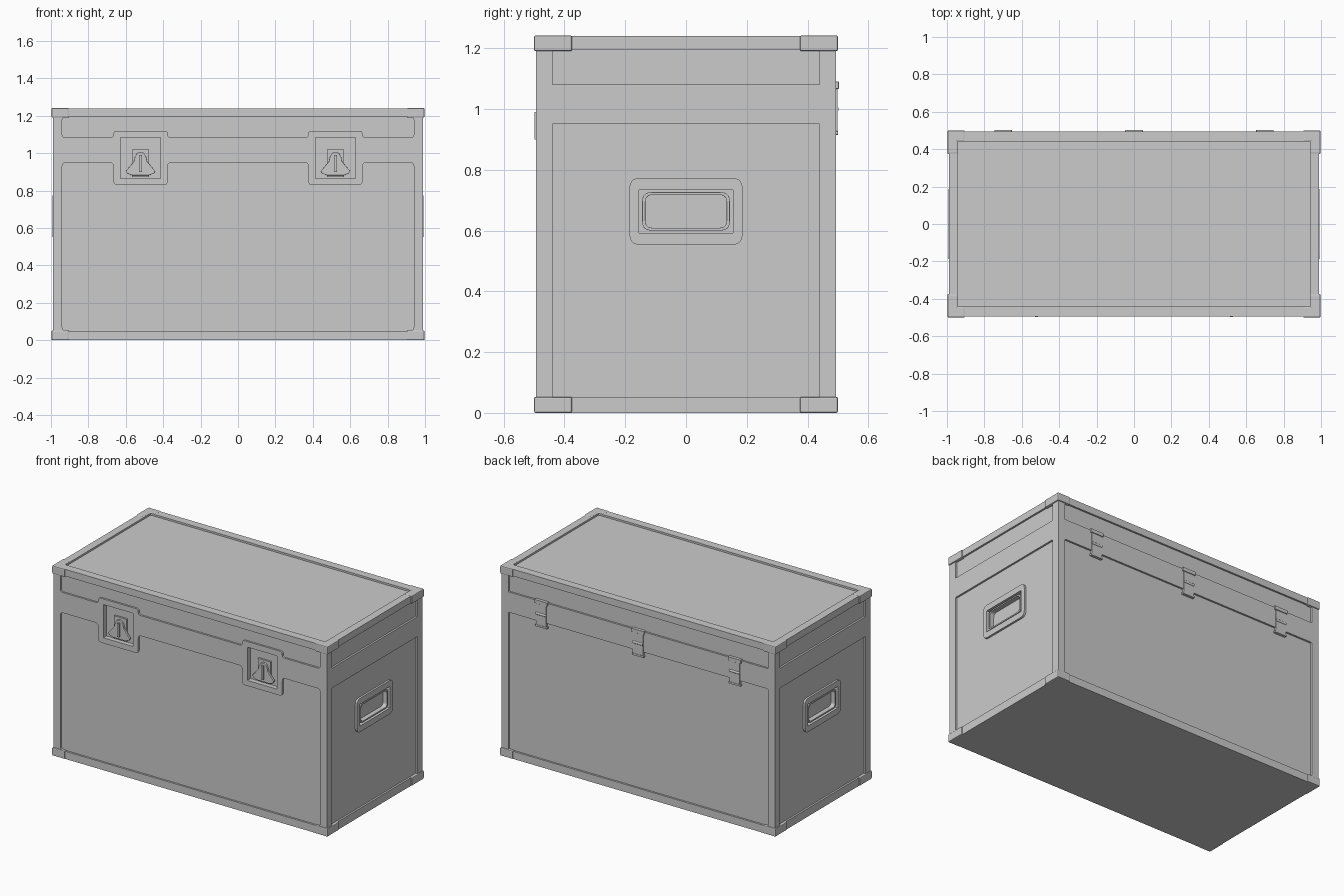
import bpy, bmesh
from math import pi, radians
from mathutils import Matrix, Vector

if "Cube" in bpy.data.objects:
    bpy.data.objects.remove(bpy.data.objects["Cube"])

W, D, H, T = 0.99, 0.494, 1.24, 0.012     # half width, half depth, height, frame thickness

FACES = {f: Matrix.Rotation(a * pi / 2, 4, 'Z') @ Matrix.Rotation(pi / 2, 4, 'X')
         for a, f in enumerate(("front", "right", "back", "left"))}
FACES["top"] = Matrix.Identity(4)


def rect(x0, x1, y0, y1):
    return [(x0, y0), (x1, y0), (x1, y1), (x0, y1)]


def rounded(pts, r, n=5):
    """Round every corner of a closed outline."""
    out = []
    for i, p in enumerate(pts):
        p, a, b = Vector(p), Vector(pts[i - 1]), Vector(pts[(i + 1) % len(pts)])
        s = p + (a - p).normalized() * min(r, (a - p).length / 2.01)
        e = p + (b - p).normalized() * min(r, (b - p).length / 2.01)
        for k in range(n + 1):
            t = k / n
            out.append(tuple(s * (1 - t) ** 2 + p * 2 * t * (1 - t) + e * t * t))
    return out


def plate(name, outlines, face, w0, w1, bevel=0.0):
    """Flat outline with holes, extruded outward from w0 to w1 on one face."""
    cu = bpy.data.curves.new(name, 'CURVE')
    cu.dimensions, cu.fill_mode, cu.extrude = '2D', 'BOTH', (w1 - w0) / 2
    for pts in outlines:
        sp = cu.splines.new('POLY')
        sp.points.add(len(pts) - 1)
        for q, (x, y) in zip(sp.points, pts):
            q.co = (x, y, 0, 1)
        sp.use_cyclic_u = True
    tmp = bpy.data.objects.new(name + "_outline", cu)
    bpy.context.collection.objects.link(tmp)
    dg = bpy.context.evaluated_depsgraph_get()
    me = bpy.data.meshes.new_from_object(tmp.evaluated_get(dg))
    bpy.data.objects.remove(tmp)
    bpy.data.curves.remove(cu)
    bm = bmesh.new()
    bm.from_mesh(me)
    bmesh.ops.remove_doubles(bm, verts=bm.verts, dist=1e-5)
    bmesh.ops.recalc_face_normals(bm, faces=bm.faces)
    bm.transform(FACES[face] @ Matrix.Translation((0, 0, (w0 + w1) / 2)))
    bm.to_mesh(me)
    bm.free()
    me.name = name
    for poly in me.polygons:
        poly.use_smooth = False
    ob = bpy.data.objects.new(name, me)
    bpy.context.collection.objects.link(ob)
    if bevel:
        m = ob.modifiers.new("Bevel", 'BEVEL')
        m.width, m.segments, m.limit_method, m.angle_limit = bevel, 2, 'ANGLE', radians(40)
    return ob


def box(name, x0, x1, y0, y1, z0, z1):
    bm = bmesh.new()
    bmesh.ops.create_cube(bm, size=1, matrix=Matrix.LocRotScale(
        Vector(((x0 + x1) / 2, (y0 + y1) / 2, (z0 + z1) / 2)), None,
        Vector((x1 - x0, y1 - y0, z1 - z0))))
    me = bpy.data.meshes.new(name)
    bm.to_mesh(me)
    bm.free()
    ob = bpy.data.objects.new(name, me)
    bpy.context.collection.objects.link(ob)
    return ob


LATCH_X, HINGE_X = (-0.521, 0.521), (-0.7, 0.0, 0.7)

# Body panels, hollowed for latch dishes and handle recesses
body = box("case_body", -W + T, W - T, -D + T, D - T, 0, H - T)
cutters = [box("dish_cutter", c - 0.107, c + 0.107, -D - 0.1, -D + 0.032, 0.866, 1.083) for c in LATCH_X]
cutters += [box("handle_cutter", min(s * 0.955, s * 1.1), max(s * 0.955, s * 1.1),
                -0.155, 0.155, 0.592, 0.734) for s in (-1, 1)]
bpy.context.view_layer.objects.active = body
for c in cutters:
    c.hide_render = True
    m = body.modifiers.new("Cut", 'BOOLEAN')
    m.operation, m.object, m.solver = 'DIFFERENCE', c, 'EXACT'
    bpy.ops.object.modifier_apply(modifier=m.name)
for c in cutters:
    bpy.data.objects.remove(c)

# Front frame: rails plus rounded tabs around the latches
lower, upper = [(-0.94, 0.05), (0.94, 0.05), (0.94, 0.95)], [(-0.94, 1.195), (0.94, 1.195), (0.94, 1.083)]
for c in reversed(LATCH_X):
    a, b = c + 0.145, c - 0.145
    lower += [(a, 0.95), (a, 0.83), (b, 0.83), (b, 0.95)]
    upper += [(a, 1.083), (a, 1.12), (b, 1.12), (b, 1.083)]
lower.append((-0.94, 0.95))
upper.append((-0.94, 1.083))
dishes = [rect(c - 0.107, c + 0.107, 0.866, 1.083) for c in LATCH_X]
plate("front_frame", [rect(-W, W, 0, H), rounded(lower, 0.022), rounded(upper, 0.018)] + dishes,
      "front", D - T, D)

# Back, side and top frames
plate("back_frame", [rect(-W, W, 0, H), rounded(rect(-0.94, 0.94, 0.05, 0.95), 0.01),
                     rect(-0.94, 0.94, 1.083, 1.195)], "back", D - T, D)
for f in ("left", "right"):
    plate(f + "_frame", [rect(-D + T, D - T, 0, H), rect(-0.44, 0.44, 0.053, 0.95),
                         rect(-0.44, 0.44, 1.08, 1.195)], f, W - T, W)
plate("top_frame", [rect(-W + T, W - T, -D + T, D - T), rect(-0.94, 0.94, -0.44, 0.44)],
      "top", H - T, H)

# Side handles: surround plate and thin grip ring in the recess
for f in ("left", "right"):
    plate(f + "_handle_plate", [rounded(rect(-0.186, 0.186, 0.553, 0.773), 0.035),
                                rect(-0.155, 0.155, 0.592, 0.734)], f, W - T, W + 0.001)
    plate(f + "_handle_ring", [rounded(rect(-0.144, 0.144, 0.6, 0.726), 0.03),
                               rounded(rect(-0.134, 0.134, 0.609, 0.717), 0.024)],
          f, 0.953, 0.985, 0.002)

# Latches: backing block and turn key in each dish
half = [(0.045, 0.882), (0.072, 0.892), (0.078, 0.905), (0.055, 0.932), (0.036, 0.955),
        (0.03, 0.98), (0.02, 0.998), (0.008, 1.005)]
for side, c in zip(("left", "right"), LATCH_X):
    plate(side + "_latch_base", [rect(c - 0.045, c + 0.045, 0.872, 1.02)], "front", 0.46, 0.474)
    key = [(c + x, z) for x, z in half] + [(c - x, z) for x, z in reversed(half)]
    plate(side + "_latch_key", [key], "front", 0.472, 0.486, 0.002)
    plate(side + "_latch_grip", [rect(c - 0.007, c + 0.007, 0.9, 0.99)], "front", 0.484, 0.498)

# Back hinges: two leaves, end lips and a knuckle
for i, x in enumerate(HINGE_X):
    n = "hinge_%d_" % (i + 1)
    plate(n + "leaves", [rect(x - 0.037, x + 0.037, 0.92, 1.085)], "back", D - T, D + 0.004)
    plate(n + "top_lip", [rect(x - 0.047, x + 0.047, 1.066, 1.09)], "back", D - T, D + 0.009, 0.003)
    plate(n + "bottom_lip", [rect(x - 0.043, x + 0.043, 0.915, 0.927)], "back", D - T, D + 0.006, 0.002)
    bpy.ops.mesh.primitive_cylinder_add(vertices=12, radius=0.009, depth=0.076,
                                        location=(x, D, 1.0), rotation=(0, pi / 2, 0))
    bpy.context.object.name = n + "knuckle"
    bpy.ops.object.shade_smooth_by_angle()

# Corner caps: L-shaped, mirrored to all four corners, top and bottom
cap = [(0.905, 0.5), (0.997, 0.5), (0.997, 0.375), (0.942, 0.375), (0.942, 0.442), (0.905, 0.442)]
for n, z0, z1 in (("bottom", 0, 0.053), ("top", 1.19, 1.242)):
    ob = plate(n + "_corner_caps", [cap], "top", z0, z1, 0.006)
    m = ob.modifiers.new("Mirror", 'MIRROR')
    m.use_axis = (True, True, False)
